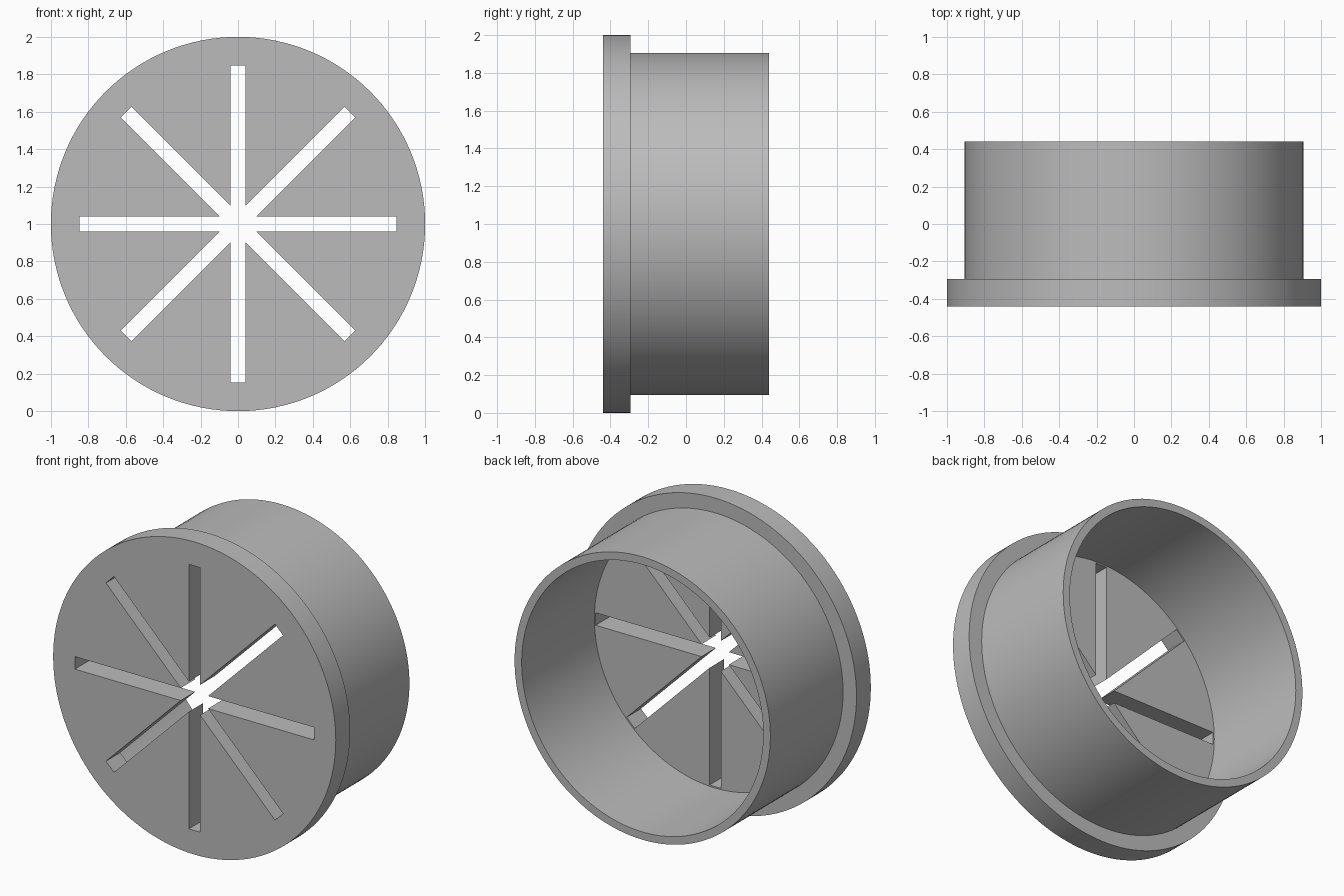
import bpy, bmesh, math
from mathutils import Matrix

if "Cube" in bpy.data.objects:
    bpy.data.objects.remove(bpy.data.objects["Cube"], do_unlink=True)

SEGMENTS = 128
FRONT, STEP, BACK = -0.44, -0.295, 0.44
FLANGE_R, TUBE_R, BORE_R = 1.0, 0.905, 0.855
SLOT_REACH, SLOT_WIDTH = 0.846, 0.08
CENTRE = Matrix.Translation((0, 0, 1))

grey = bpy.data.materials.new("plain grey")
grey.use_nodes = True
colour = (0.5, 0.5, 0.5, 1)
grey.diffuse_color = colour
grey.node_tree.nodes["Principled BSDF"].inputs["Base Color"].default_value = colour


def add_object(name, bm):
    bmesh.ops.recalc_face_normals(bm, faces=bm.faces)
    mesh = bpy.data.meshes.new(name)
    bm.to_mesh(mesh)
    bm.free()
    mesh.materials.append(grey)
    obj = bpy.data.objects.new(name, mesh)
    bpy.context.collection.objects.link(obj)
    return obj


# Flanged cup: rings along the y axis, closed by the front face and the inner floor
bm = bmesh.new()
profile = [(FLANGE_R, FRONT), (FLANGE_R, STEP), (TUBE_R, STEP),
           (TUBE_R, BACK), (BORE_R, BACK), (BORE_R, STEP)]
rings = []
for radius, y in profile:
    angles = [math.tau * i / SEGMENTS for i in range(SEGMENTS)]
    rings.append([bm.verts.new((radius * math.cos(a), y, 1 + radius * math.sin(a)))
                  for a in angles])
for ring, following in zip(rings, rings[1:]):
    for i in range(SEGMENTS):
        j = (i + 1) % SEGMENTS
        bm.faces.new((ring[i], ring[j], following[j], following[i]))
bm.faces.new(rings[0])
bm.faces.new(rings[-1])
cap = add_object("slotted_flanged_cap", bm)

# Four full-width bars cut the eight radial slots through the front plate
bpy.context.view_layer.objects.active = cap
cap.select_set(True)
for i in range(4):
    bm = bmesh.new()
    place = (CENTRE @ Matrix.Rotation(i * math.pi / 4, 4, "Y")
             @ Matrix.Translation((0, (FRONT + STEP) / 2, 0))
             @ Matrix.Diagonal((2 * SLOT_REACH, 0.3, SLOT_WIDTH, 1)))
    bmesh.ops.create_cube(bm, size=1, matrix=place)
    cutter = add_object("slot_cutter", bm)
    cutter.hide_render = True
    cut = cap.modifiers.new("slot", "BOOLEAN")
    cut.operation, cut.solver, cut.object = "DIFFERENCE", "EXACT", cutter
    bpy.ops.object.modifier_apply(modifier=cut.name)
    bpy.data.objects.remove(cutter, do_unlink=True)

bpy.ops.object.shade_smooth_by_angle(angle=math.radians(30))
